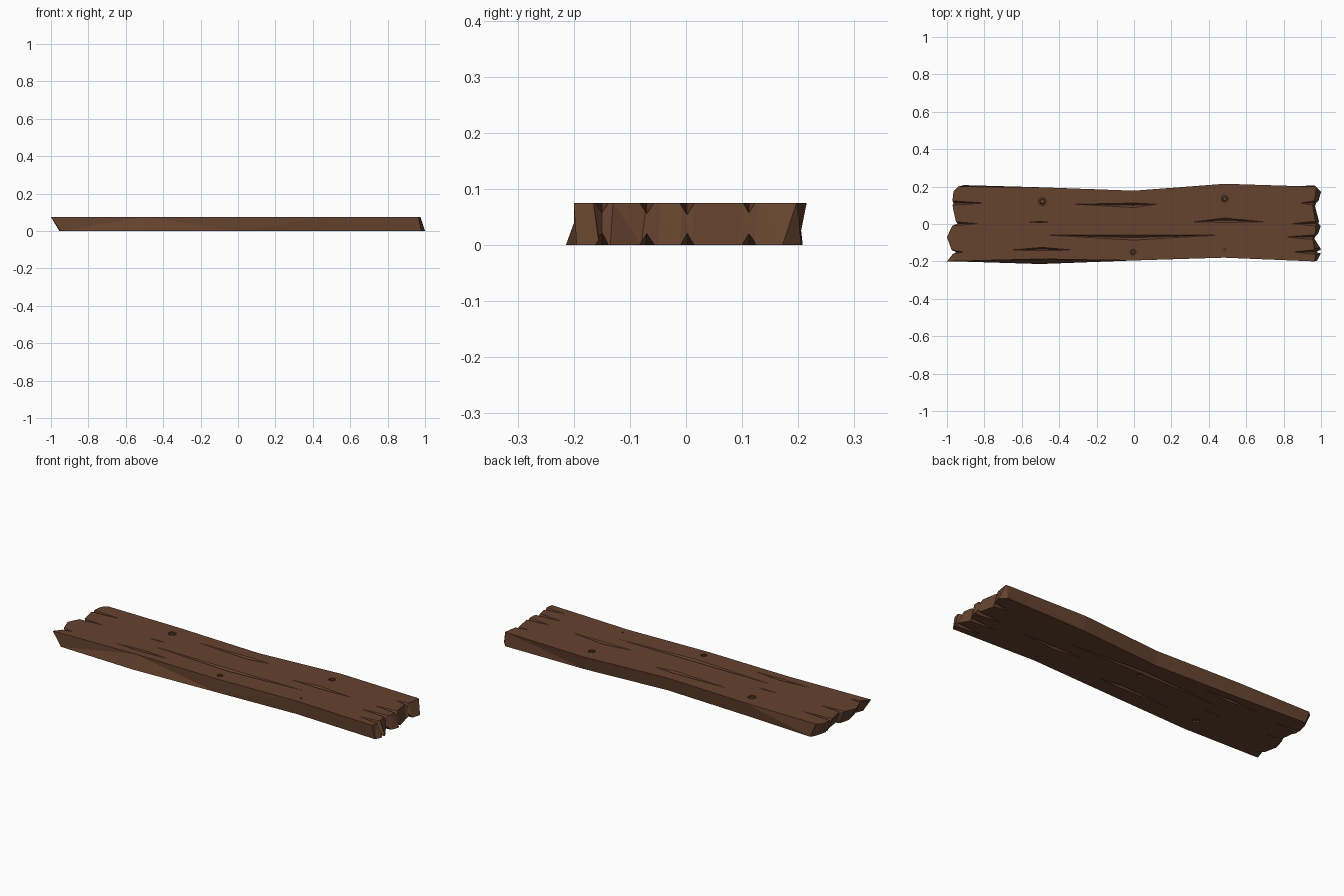
import bpy, bmesh, math
from mathutils import Matrix

if "Cube" in bpy.data.objects:
    bpy.data.objects.remove(bpy.data.objects["Cube"])

H = 0.075
wood = bpy.data.materials.new("brown_wood")
wood.diffuse_color = (0.13, 0.055, 0.028, 1)
wood.use_nodes = True
wood.node_tree.nodes["Principled BSDF"].inputs["Base Color"].default_value = wood.diffuse_color


def make_object(name, bm):
    bmesh.ops.recalc_face_normals(bm, faces=bm.faces)
    me = bpy.data.meshes.new(name)
    bm.to_mesh(me)
    bm.free()
    me.materials.append(wood)
    ob = bpy.data.objects.new(name, me)
    bpy.context.collection.objects.link(ob)
    return ob


# Plank outline: top x, top y, bottom x, bottom y (counter-clockwise)
outline = [
    (-1.0, -.20, -.95, -.20), (-.5, -.187, -.5, -.214), (0, -.195, 0, -.195),
    (.48, -.18, .48, -.175), (.965, -.20, .98, -.195),
    # ragged right end
    (.972, -.165, 1.0, -.155), (.95, -.15, .985, -.15), (.965, -.13, 1.0, -.135),
    (.955, -.07, .965, -.08), (.97, -.045, .985, -.05), (.97, -.005, .998, -.012),
    (.97, .015, .99, .01), (.955, .10, .968, .095), (.965, .13, .985, .12),
    (.975, .197, 1.0, .172), (.96, .20, .968, .205),
    # back edge
    (.485, .215, .485, .20), (0, .178, 0, .165), (-.49, .196, -.49, .185),
    (-.94, .20, -.91, .208),
    # ragged left end
    (-.965, .175, -.925, .185), (-.972, .115, -.945, .11), (-.967, .08, -.93, .08),
    (-.95, .003, -.92, .003), (-.972, -.01, -.94, -.01), (-1.0, -.07, -.955, -.07),
    (-.975, -.14, -.94, -.14), (-.955, -.15, -.92, -.15), (-.97, -.162, -.935, -.162),
]
bm = bmesh.new()
top = [bm.verts.new((p[0], p[1], H)) for p in outline]
bot = [bm.verts.new((p[2], p[3], 0)) for p in outline]
bm.faces.new(top)
bm.faces.new(bot[::-1])
n = len(outline)
for i in range(n):
    j = (i + 1) % n
    bm.faces.new((bot[i], bot[j], top[j], top[i]))
bmesh.ops.triangulate(bm, faces=[f for f in bm.faces if len(f.verts) == 4])
plank = make_object("plank", bm)

# Cutters: V-shaped cracks and round knots
cut = bmesh.new()


def crack(x0, xm, x1, y, half_w, depth, z, shift=0):
    a = cut.verts.new((x0, y, z))
    b = cut.verts.new((x1, y, z))
    ring = [cut.verts.new((xm, y + shift + dy, z + dz)) for dy, dz in
            ((-half_w, 0), (0, depth), (half_w, 0), (0, -depth))]
    for i in range(4):
        cut.faces.new((a, ring[i], ring[(i + 1) % 4]))
        cut.faces.new((b, ring[(i + 1) % 4], ring[i]))


def disc(bm, x, y, z, r1, r2, depth):
    bmesh.ops.create_cone(bm, cap_ends=True, segments=8, radius1=r1, radius2=r2,
                          depth=depth, matrix=Matrix.Translation((x, y, z)))


cracks = [(-.32, 0, .12, .106, .012, -.006), (-.47, 0, .45, -.059, .013, -.014),
          (-.66, -.49, -.33, -.139, .009, .005), (.32, .485, .69, .012, .012, .008),
          (-.57, -.5, -.45, .01, .003, 0)]
left_cracks = [(-.80, .112), (-.83, .002), (-.91, -.15)]
right_cracks = [(.89, .112), (.84, .002), (.81, -.07), (.85, -.15)]
knots_top = [(-.49, .12, .022), (.485, .135, .019), (-.005, -.15, .016), (.485, -.137, .005)]
knots_bot = [(-.49, -.12, .019), (.485, -.135, .016), (0, .04, .014)]
for z, knots, side in ((H, knots_top, 1), (0, knots_bot, -1)):
    for x0, xm, x1, y, w, s in cracks:
        crack(x0, xm, x1, y * side, w, .014, z, s * side)
    for tip, y in left_cracks:
        crack(-1.08, -.98, tip, y, .012, .022, z)
    for tip, y in right_cracks:
        crack(1.08, .98, tip, y, .014, .022, z)
    for x, y, r in knots:
        disc(cut, x, y, z, r, r, .02)
cutter = make_object("crack_cutter", cut)
cutter.hide_render = True

mod = plank.modifiers.new("cracks", 'BOOLEAN')
mod.operation = 'DIFFERENCE'
mod.solver = 'EXACT'
mod.object = cutter
bpy.context.view_layer.objects.active = plank
bpy.ops.object.modifier_apply(modifier=mod.name)
bpy.data.objects.remove(cutter)

# Knot cores sitting inside the holes
core = bmesh.new()
for z, knots, side in ((H, knots_top, 1), (0, knots_bot, -1)):
    for x, y, r in knots:
        if r > .01:
            r1, r2 = (.75, .5) if side > 0 else (.5, .75)
            disc(core, x, y, z - side * .007, r * r1, r * r2, .01)
make_object("knot_cores", core)
